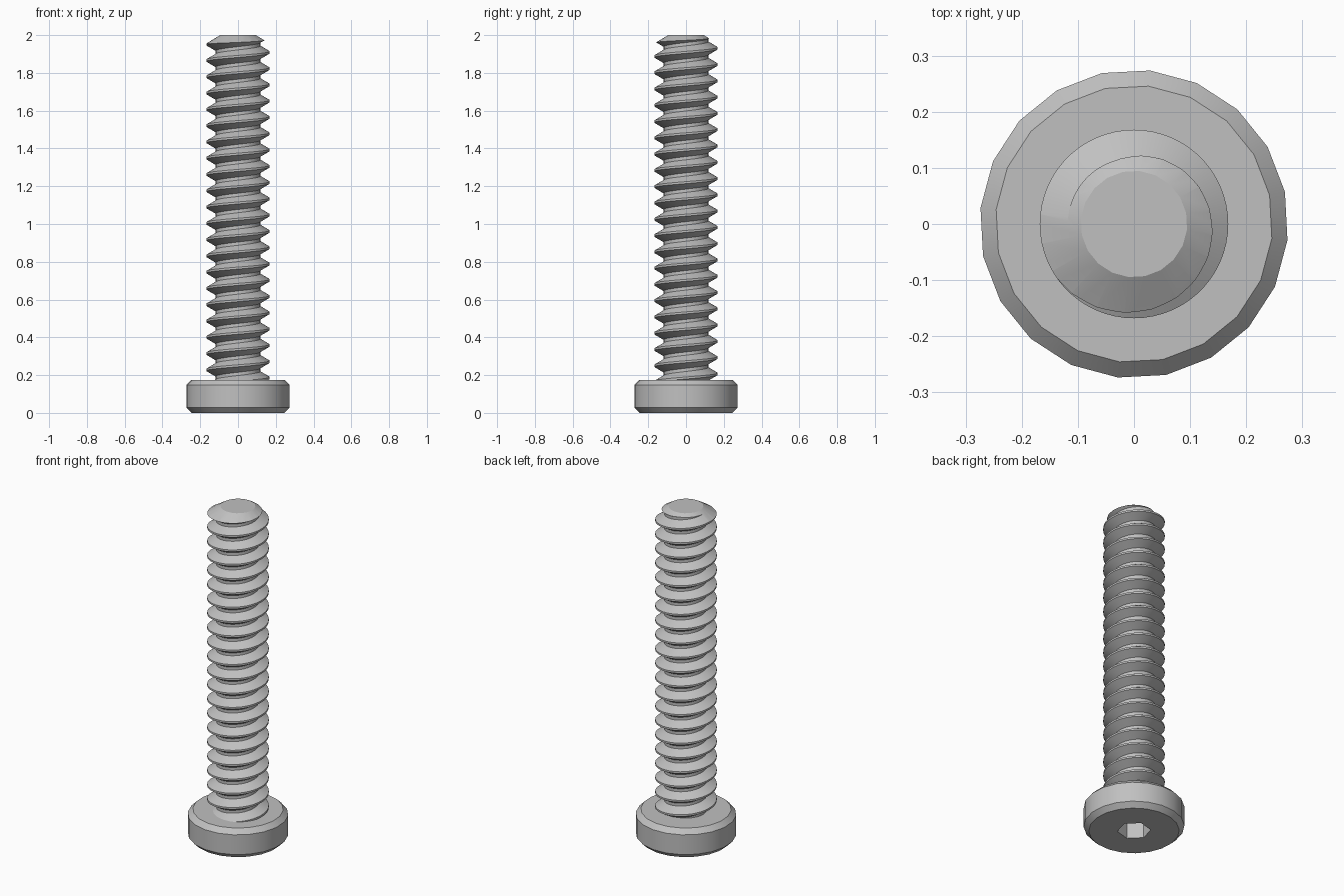
import bpy
import bmesh
from math import cos, sin, radians, tau

if "Cube" in bpy.data.objects:
    bpy.data.objects.remove(bpy.data.objects["Cube"], do_unlink=True)

HEAD_R, HEAD_H, BEVEL = 0.275, 0.175, 0.028
CREST_R, ROOT_R, PITCH = 0.168, 0.118, 0.0862
CREST_Z = 1.995          # height of a crest on the +x side
SEGMENTS = 60            # steps per thread turn

steel = bpy.data.materials.new("grey steel")
steel.use_nodes = True
GREY = (0.53, 0.53, 0.53, 1)
steel.diffuse_color = GREY
steel.node_tree.nodes["Principled BSDF"].inputs["Base Color"].default_value = GREY


def make_object(name, bm):
    bmesh.ops.recalc_face_normals(bm, faces=bm.faces)
    mesh = bpy.data.meshes.new(name)
    bm.to_mesh(mesh)
    bm.free()
    mesh.materials.append(steel)
    obj = bpy.data.objects.new(name, mesh)
    bpy.context.collection.objects.link(obj)
    return obj


def lathe(name, profile, sides, turn=0):
    """Closed solid from (radius, height) rings."""
    bm = bmesh.new()
    rings = []
    for r, z in profile:
        angles = [radians(turn) + tau * i / sides for i in range(sides)]
        rings.append([bm.verts.new((r * cos(a), r * sin(a), z)) for a in angles])
    for low, high in zip(rings, rings[1:]):
        for i in range(sides):
            j = (i + 1) % sides
            bm.faces.new((low[i], low[j], high[j], high[i]))
    bm.faces.new(rings[0][::-1])
    bm.faces.new(rings[-1])
    return make_object(name, bm)


def cut(obj, cutter, operation):
    """Apply a boolean, remove the cutter, then shade."""
    mod = obj.modifiers.new("cut", 'BOOLEAN')
    mod.operation, mod.solver, mod.object = operation, 'EXACT', cutter
    bpy.ops.object.select_all(action='DESELECT')
    bpy.context.view_layer.objects.active = obj
    obj.select_set(True)
    bpy.ops.object.modifier_apply(modifier=mod.name)
    bpy.data.objects.remove(cutter, do_unlink=True)
    bpy.ops.object.shade_smooth_by_angle(angle=radians(30))


def threaded_rod(name, bottom, top):
    """Right-handed thread, as columns of profile points offset by angle."""
    half_crest, half_root = PITCH / 16, PITCH * 0.4
    section = [(ROOT_R, -half_root), (CREST_R, -half_crest),
               (CREST_R, half_crest), (ROOT_R, half_root)]
    size = len(section)
    turns = int((top - bottom) / PITCH) + 5
    start = CREST_Z - PITCH * (turns - 3)
    bm = bmesh.new()
    columns = []
    for i in range(SEGMENTS):
        a = tau * i / SEGMENTS
        rise = start + PITCH * i / SEGMENTS
        columns.append([bm.verts.new((r * cos(a), r * sin(a), rise + PITCH * t + dz))
                        for t in range(turns) for r, dz in section])
    for i in range(SEGMENTS):
        # the last column joins the first one turn higher
        here = columns[i]
        there = columns[i + 1] if i + 1 < SEGMENTS else columns[0][size:]
        for k in range(min(len(here), len(there)) - 1):
            bm.faces.new((here[k], there[k], there[k + 1], here[k + 1]))
    # flat ends
    for z, direction in ((bottom, -1), (top, 1)):
        bmesh.ops.bisect_plane(bm, geom=bm.verts[:] + bm.edges[:] + bm.faces[:],
                               plane_co=(0, 0, z), plane_no=(0, 0, direction),
                               clear_outer=True)
        bmesh.ops.holes_fill(bm, edges=[e for e in bm.edges if e.is_boundary], sides=0)
    return make_object(name, bm)


# Head: bevelled disc with a hexagonal socket underneath
head = lathe("head", [(HEAD_R - BEVEL, 0), (HEAD_R, BEVEL),
                      (HEAD_R, HEAD_H - BEVEL), (HEAD_R - BEVEL, HEAD_H)], 20, 12)
socket = lathe("socket_cutter", [(0.092, -0.1), (0.092, 0.1)], 6, 15)
cut(head, socket, 'DIFFERENCE')

# Shaft: thread trimmed to a conical tip
shaft = threaded_rod("threaded_shaft", 0.15, 2.03)
tip = lathe("tip_cutter", [(0.3, 0), (0.3, 1.876), (0.095, 2)], 20, 12)
cut(shaft, tip, 'INTERSECT')
